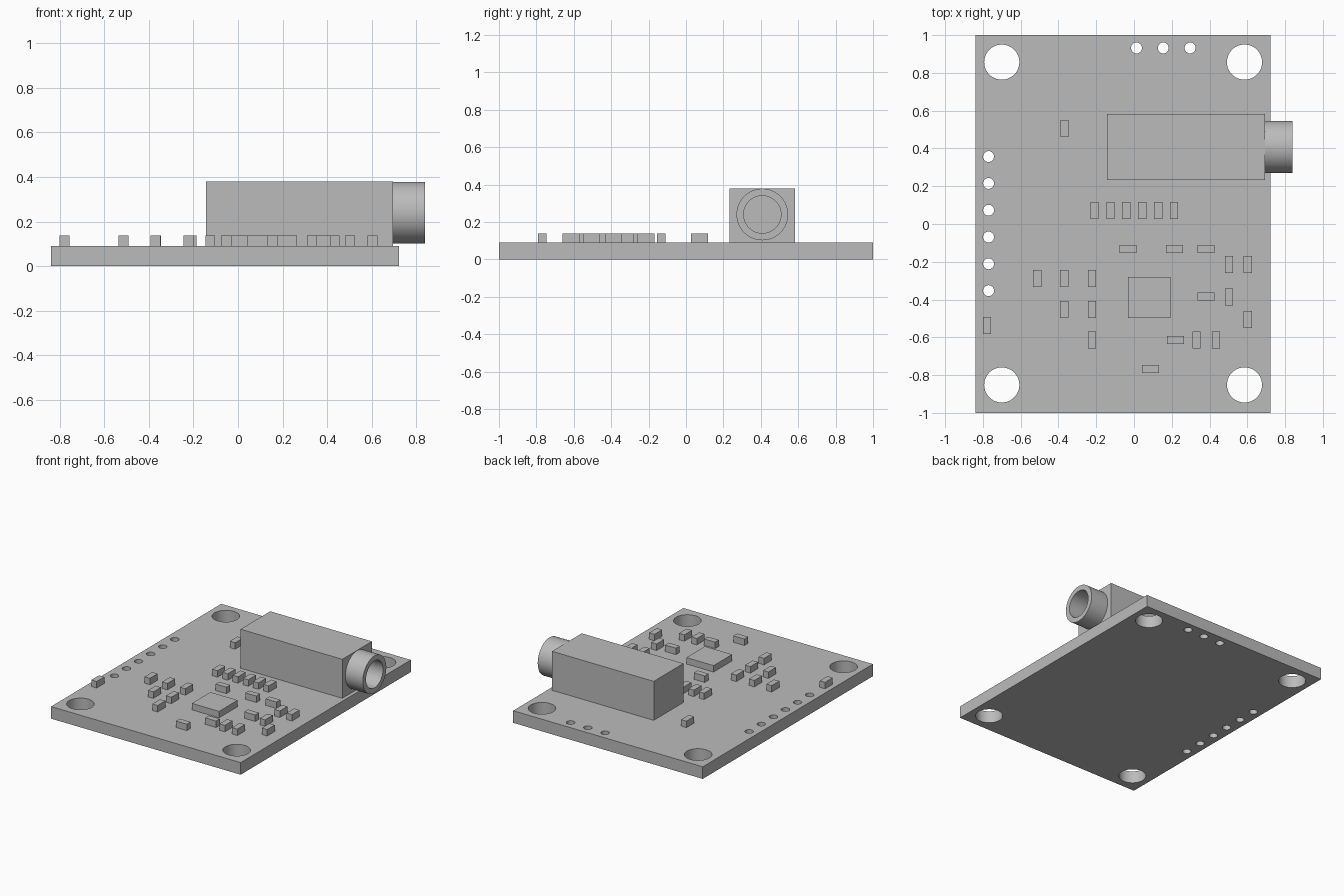
import bpy
import bmesh
import math
from mathutils import Matrix, Vector

if "Cube" in bpy.data.objects:
    bpy.data.objects.remove(bpy.data.objects["Cube"])

grey = bpy.data.materials.new("plain grey")
grey.use_nodes = True
grey.diffuse_color = (0.5, 0.5, 0.5, 1)
grey.node_tree.nodes["Principled BSDF"].inputs["Base Color"].default_value = grey.diffuse_color

BOARD_TOP = 0.09
PART_TOP = 0.138


def finish(name, bm, smooth=False):
    """Turn a bmesh into a named grey object."""
    bmesh.ops.recalc_face_normals(bm, faces=bm.faces[:])
    mesh = bpy.data.meshes.new(name)
    bm.to_mesh(mesh)
    bm.free()
    mesh.materials.append(grey)
    obj = bpy.data.objects.new(name, mesh)
    bpy.context.collection.objects.link(obj)
    if smooth:
        bpy.ops.object.select_all(action='DESELECT')
        obj.select_set(True)
        bpy.context.view_layer.objects.active = obj
        bpy.ops.object.shade_smooth_by_angle(angle=math.radians(35))
    return obj


def box(name, x, y, width, depth, top):
    """A block standing on the board."""
    height = top - BOARD_TOP
    bm = bmesh.new()
    place = Matrix.Translation((x, y, BOARD_TOP + height / 2))
    bmesh.ops.create_cube(bm, size=1, matrix=place @ Matrix.Diagonal((width, depth, height, 1)))
    return finish(name, bm)


def loop(bm, points):
    """A closed ring of edges at z = 0."""
    verts = [bm.verts.new((x, y, 0)) for x, y in points]
    return [bm.edges.new((v, verts[i - 1])) for i, v in enumerate(verts)]


def circle(x, y, radius, sides):
    turns = [math.tau * i / sides for i in range(sides)]
    return [(x + radius * math.cos(a), y + radius * math.sin(a)) for a in turns]


# Circuit board: outline with mounting holes and pin holes, extruded
holes = [circle(x, y, 0.093, 48) for x in (-0.70, 0.585) for y in (-0.852, 0.857)]
holes += [circle(0.013 + 0.142 * i, 0.932, 0.029, 24) for i in range(3)]
holes += [circle(-0.77, 0.357 - 0.142 * i, 0.029, 24) for i in range(6)]
bm = bmesh.new()
edges = loop(bm, [(-0.838, -1), (0.722, -1), (0.722, 1), (-0.838, 1)])
for hole in holes:
    edges += loop(bm, hole)
bmesh.ops.triangle_fill(bm, use_beauty=True, use_dissolve=False, edges=edges, normal=(0, 0, 1))
raised = bmesh.ops.extrude_face_region(bm, geom=bm.faces[:], use_keep_orig=True)["geom"]
bmesh.ops.translate(bm, vec=(0, 0, BOARD_TOP),
                    verts=[g for g in raised if isinstance(g, bmesh.types.BMVert)])
finish("circuit_board", bm, smooth=True)

# Socket body and its round collar
box("socket_body", 0.276, 0.408, 0.837, 0.349, 0.38)
bm = bmesh.new()
axis = Vector((0, 0.408, 0.24))
profile = [(0.694, 0.138), (0.838, 0.138), (0.838, 0.10), (0.694, 0.10)]
verts = [bm.verts.new((x, axis.y, axis.z + r)) for x, r in profile]
ring = [bm.edges.new((v, verts[i - 1])) for i, v in enumerate(verts)]
bmesh.ops.spin(bm, geom=verts + ring, cent=axis, axis=(1, 0, 0), angle=math.tau,
               steps=64, use_merge=True)
bmesh.ops.remove_doubles(bm, verts=bm.verts[:], dist=0.0001)
finish("socket_collar", bm, smooth=True)

# Main chip
box("main_chip", 0.081, -0.389, 0.224, 0.218, PART_TOP)

# Small parts, long side along y
upright = [(-0.209 + 0.0842 * i, 0.072) for i in range(6)]
upright += [(x, -0.288) for x in (-0.513, -0.37, -0.222)]
upright += [(x, -0.453) for x in (-0.37, -0.222)]
upright += [(x, -0.614) for x in (-0.222, 0.331, 0.434)]
upright += [(x, -0.214) for x in (0.503, 0.603)]
upright += [(0.503, -0.386), (0.603, -0.505), (-0.778, -0.537), (-0.368, 0.506)]
for i, (x, y) in enumerate(upright):
    box(f"upright_part_{i + 1}", x, y, 0.044, 0.09, PART_TOP)

# Small parts, long side along x
sideways = [(x, -0.132) for x in (-0.032, 0.214, 0.381)]
sideways += [(0.381, -0.384), (0.22, -0.614), (0.087, -0.768)]
for i, (x, y) in enumerate(sideways):
    box(f"sideways_part_{i + 1}", x, y, 0.09, 0.044, PART_TOP)
